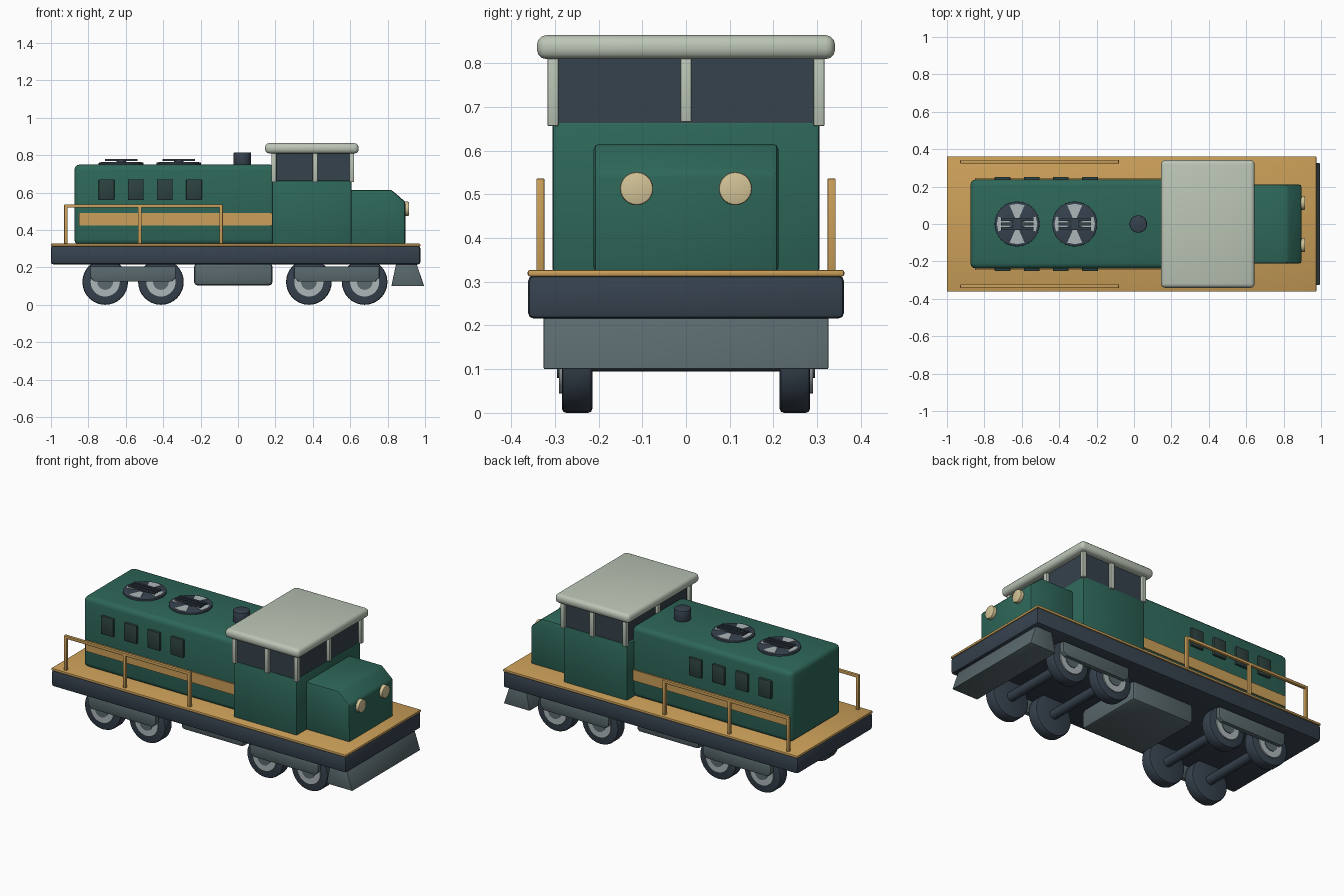
import bpy, bmesh, math
from mathutils import Matrix, Vector

old = bpy.data.objects.get("Cube")
if old:
    bpy.data.objects.remove(old, do_unlink=True)


def material(name, r, g, b):
    m = bpy.data.materials.new(name)
    m.use_nodes = True
    m.diffuse_color = (r, g, b, 1)
    m.node_tree.nodes["Principled BSDF"].inputs["Base Color"].default_value = (r, g, b, 1)
    return m


GREEN = material("body green", 0.027, 0.135, 0.1)
SLATE = material("dark slate", 0.037, 0.054, 0.076)
GLASS = material("window glass", 0.036, 0.054, 0.072)
ORANGE = material("amber trim", 0.6, 0.35, 0.1)
ROOF = material("pale sage", 0.5, 0.56, 0.47)
GREY = material("mid grey", 0.1, 0.14, 0.15)
STEEL = material("light steel", 0.42, 0.47, 0.48)
VENT = material("vent dark green", 0.026, 0.054, 0.05)
LAMP = material("lamp cream", 0.65, 0.55, 0.31)


def finish(name, bm, mat, bevel=0, segments=2):
    """Bevel the sharp edges, then turn the bmesh into a smooth-shaded object."""
    bmesh.ops.recalc_face_normals(bm, faces=bm.faces[:])
    if bevel:
        sharp = [e for e in bm.edges if e.calc_face_angle(0) > 0.5]
        bmesh.ops.bevel(bm, geom=sharp, offset=bevel, segments=segments,
                        profile=0.5, affect='EDGES', clamp_overlap=True)
    me = bpy.data.meshes.new(name)
    bm.to_mesh(me)
    bm.free()
    me.materials.append(mat)
    ob = bpy.data.objects.new(name, me)
    bpy.context.collection.objects.link(ob)
    bpy.ops.object.select_all(action='DESELECT')
    ob.select_set(True)
    bpy.context.view_layer.objects.active = ob
    bpy.ops.object.shade_smooth_by_angle(angle=math.radians(35))
    return ob


def box(name, x, y, z, mat, bevel=0, segments=2):
    """Box from (min, max) ranges on each axis."""
    bm = bmesh.new()
    bmesh.ops.create_cube(bm, size=1)
    for v in bm.verts:
        v.co = [r[0] if c < 0 else r[1] for c, r in zip(v.co, (x, y, z))]
    return finish(name, bm, mat, bevel, segments)


def cylinder(name, centre, radius, depth, axis, mat, bevel=0, sides=28):
    bm = bmesh.new()
    bmesh.ops.create_cone(bm, cap_ends=True, segments=sides, radius1=radius,
                          radius2=radius, depth=depth)
    turn = {'X': Matrix.Rotation(math.pi / 2, 4, 'Y'),
            'Y': Matrix.Rotation(math.pi / 2, 4, 'X'), 'Z': Matrix()}[axis]
    bm.transform(Matrix.Translation(centre) @ turn)
    return finish(name, bm, mat, bevel)


def prism(name, outline, offset, mat, bevel=0):
    """Extrude a closed outline of 3D points along an offset."""
    bm = bmesh.new()
    face = bm.faces.new([bm.verts.new(p) for p in outline])
    ext = bmesh.ops.extrude_face_region(bm, geom=[face], use_keep_orig=True)
    moved = [g for g in ext["geom"] if isinstance(g, bmesh.types.BMVert)]
    bmesh.ops.translate(bm, verts=moved, vec=Vector(offset))
    return finish(name, bm, mat, bevel)


def side_range(s, a, b):
    return tuple(sorted((s * a, s * b)))


SIDES = ((1, "back"), (-1, "front"))

# Chassis, deck, fuel tank and plow
box("chassis_frame", (-1, 0.975), (-0.361, 0.361), (0.216, 0.314), SLATE, 0.012)
box("deck", (-1, 0.975), (-0.362, 0.362), (0.312, 0.327), ORANGE, 0.005)
box("fuel_tank", (-0.235, 0.185), (-0.215, 0.215), (0.103, 0.222), GREY, 0.02)
plow = [(0.845, 0.218), (0.955, 0.218), (0.995, 0.1), (0.82, 0.1)]
prism("plow", [(x, -0.326, z) for x, z in plow], (0, 0.652, 0), GREY, 0.004)

# Hood, nose and cab
box("engine_hood", (-0.875, 0.2), (-0.238, 0.238), (0.32, 0.75), GREEN, 0.03, 3)
nose = [(0.59, 0.32), (0.895, 0.32), (0.895, 0.55), (0.82, 0.615), (0.59, 0.615)]
prism("nose", [(x, -0.211, z) for x, z in nose], (0, 0.422, 0), GREEN, 0.012)
box("cab_lower", (0.183, 0.607), (-0.305, 0.305), (0.32, 0.665), GREEN, 0.008)
box("cab_windows", (0.197, 0.603), (-0.3, 0.3), (0.655, 0.82), GLASS)
box("cab_roof", (0.145, 0.645), (-0.341, 0.341), (0.809, 0.864), ROOF, 0.022, 3)

# Window posts around the cab
for s, side in SIDES:
    for i, x in enumerate((0.192, 0.412, 0.608)):
        box(f"cab_post_{side}_{i}", (x - 0.013, x + 0.013),
            side_range(s, 0.292, 0.317), (0.656, 0.815), ROOF, 0.003)
for x, end in ((0.608, "nose"), (0.192, "hood")):
    box(f"cab_post_{end}_middle", (x - 0.013, x + 0.013), (-0.0125, 0.0125),
        (0.665, 0.815), ROOF, 0.003)

# Headlights
for s, side in SIDES:
    cylinder(f"headlight_{side}", (0.9, s * 0.113, 0.513), 0.038, 0.03, 'X', LAMP, 0.005)

# Exhaust stack
cylinder("exhaust_stack", (0.023, 0, 0.78), 0.047, 0.07, 'Z', SLATE, 0.006)

# Roof fans: dark dish, four steel blades, raised guard bars
for n, cx in enumerate((-0.625, -0.317)):
    cylinder(f"fan_dish_{n}", (cx, 0, 0.752), 0.12, 0.016, 'Z', SLATE, 0.002, 32)
    for k in range(4):
        mid = k * math.pi / 2
        pts = [(0.03, -0.3), (0.108, -0.38), (0.108, 0), (0.108, 0.38), (0.03, 0.3)]
        prism(f"fan_blade_{n}_{k}",
              [(cx + r * math.cos(mid + a), r * math.sin(mid + a), 0.758) for r, a in pts],
              (0, 0, 0.005), STEEL)
    cylinder(f"fan_hub_{n}", (cx, 0, 0.765), 0.025, 0.02, 'Z', SLATE)
    for j in (-1, 0, 1):
        box(f"fan_guard_{n}_{j + 1}", (cx - 0.087, cx + 0.087),
            (j * 0.024 - 0.007, j * 0.024 + 0.007), (0.77, 0.779), SLATE)

# Hood vents, side stripe and railings
for s, side in SIDES:
    for i in range(4):
        x = -0.703 + i * 0.156
        box(f"hood_vent_{side}_{i}", (x - 0.042, x + 0.042),
            side_range(s, 0.23, 0.252), (0.56, 0.67), VENT, 0.004)
    box(f"hood_stripe_{side}", (-0.85, 0.184), side_range(s, 0.236, 0.245),
        (0.425, 0.49), ORANGE)
    rail_y = side_range(s, 0.324, 0.342)
    for i, x in enumerate((-0.92, -0.525, -0.09)):
        box(f"rail_post_{side}_{i}", (x - 0.009, x + 0.009), rail_y,
            (0.32, 0.532), ORANGE, 0.002)
    box(f"hand_rail_{side}", (-0.929, -0.081), rail_y, (0.519, 0.536), ORANGE, 0.002)

# Bogies: side frames, wheels, hubs and axles
for b, (end, cx) in enumerate((("rear", -0.561), ("lead", 0.528))):
    for s, side in SIDES:
        frame = [(-0.228, 0.205), (0.228, 0.205), (0.228, 0.145), (0.205, 0.124),
                 (-0.205, 0.124), (-0.228, 0.145)]
        prism(f"bogie_frame_{end}_{side}", [(cx + x, s * 0.285, z) for x, z in frame],
              (0, s * 0.03, 0), GREY, 0.004)
    for w, x in enumerate((cx - 0.149, cx + 0.149)):
        cylinder(f"axle_{end}_{w}", (x, 0, 0.122), 0.027, 0.5, 'Y', SLATE, 0, 16)
        for s, side in SIDES:
            tag = f"{end}_{side}_{w}"
            cylinder(f"wheel_{tag}", (x, s * 0.249, 0.122), 0.122, 0.07, 'Y', SLATE, 0.01, 32)
            cylinder(f"wheel_disc_{tag}", (x, s * 0.284, 0.122), 0.078, 0.014, 'Y', STEEL)
            cylinder(f"wheel_hub_{tag}", (x, s * 0.286, 0.122), 0.042, 0.018, 'Y', GREY)
